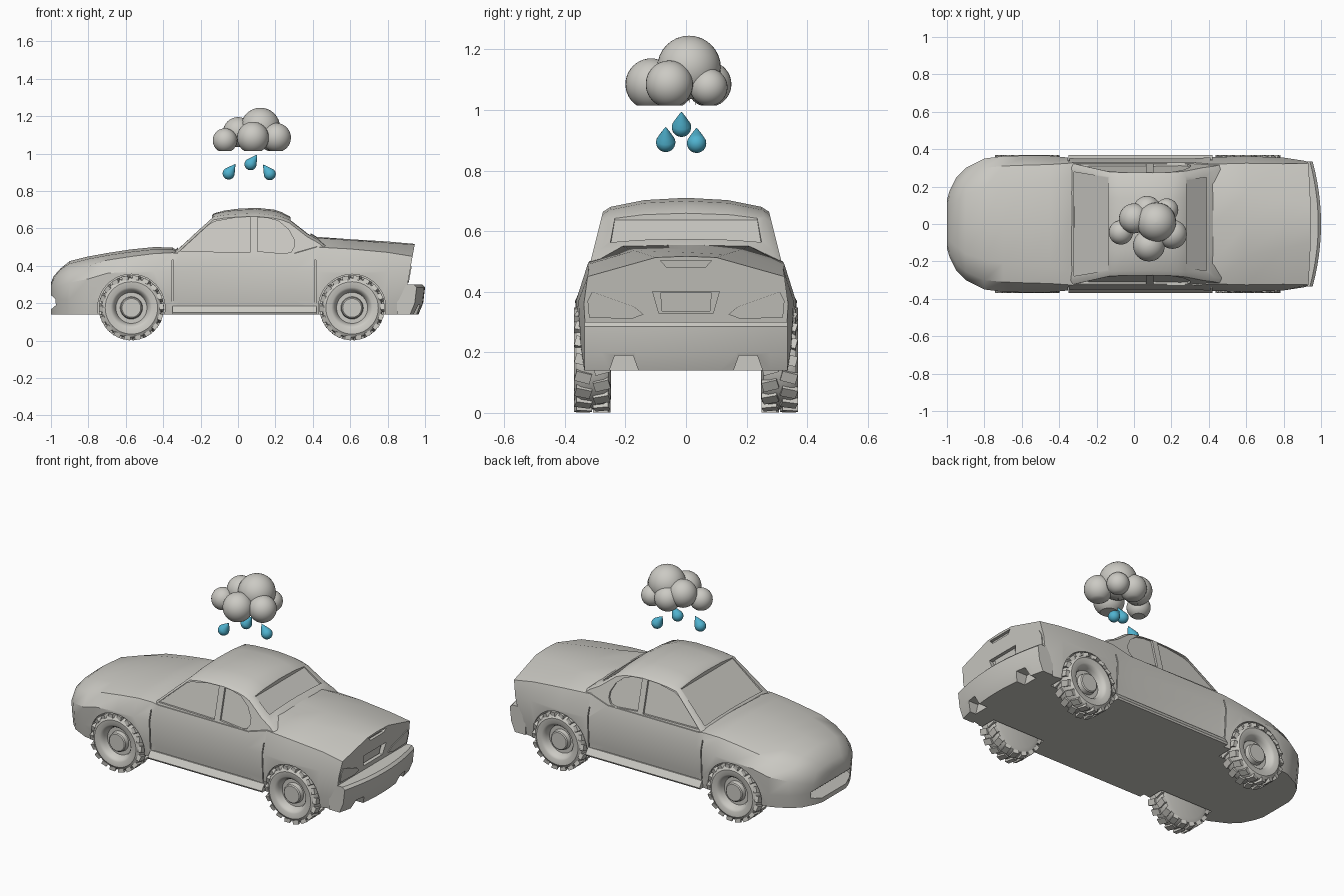
import bpy, bmesh, math
from mathutils import Matrix, Vector

if "Cube" in bpy.data.objects:
    bpy.data.objects.remove(bpy.data.objects["Cube"])


def material(name, rgb):
    m = bpy.data.materials.new(name)
    m.diffuse_color = (*rgb, 1)
    m.use_nodes = True
    m.node_tree.nodes["Principled BSDF"].inputs["Base Color"].default_value = m.diffuse_color
    return m


GREY = material("warm grey", (0.60, 0.59, 0.55))
BLUE = material("rain blue", (0.08, 0.45, 0.63))


def finish(obj, angle=35):
    bpy.ops.object.select_all(action='DESELECT')
    obj.select_set(True)
    bpy.context.view_layer.objects.active = obj
    bpy.ops.object.shade_smooth_by_angle(angle=math.radians(angle))
    return obj


def loft(name, rings, mat=GREY):
    """Skin a list of equal-length closed rings and cap both ends."""
    bm = bmesh.new()
    vs = [[bm.verts.new(p) for p in r] for r in rings]
    n = len(rings[0])
    for a, b in zip(vs, vs[1:]):
        for i in range(n):
            j = (i + 1) % n
            bm.faces.new((a[i], a[j], b[j], b[i]))
    bm.faces.new(vs[0])
    bm.faces.new(vs[-1][::-1])
    bmesh.ops.recalc_face_normals(bm, faces=bm.faces)
    me = bpy.data.meshes.new(name)
    bm.to_mesh(me)
    bm.free()
    me.materials.append(mat)
    obj = bpy.data.objects.new(name, me)
    bpy.context.collection.objects.link(obj)
    return obj


def lathe(name, profile, mat=GREY, n=32):
    """Turn (radius, z) points about z."""
    return loft(name, [[(r * math.cos(2 * math.pi * i / n), r * math.sin(2 * math.pi * i / n), z)
                        for i in range(n)] for r, z in profile], mat)


def cut(obj, cutters):
    for c in cutters:
        c.hide_render = True
        bpy.ops.object.select_all(action='DESELECT')
        obj.select_set(True)
        bpy.context.view_layer.objects.active = obj
        m = obj.modifiers.new("cut", 'BOOLEAN')
        m.operation, m.solver, m.object = 'DIFFERENCE', 'EXACT', c
        bpy.ops.object.modifier_apply(modifier=m.name)
        bpy.data.objects.remove(c)


def mirrored(x, half):
    return [(x, y, z) for y, z in half] + [(x, -y, z) for y, z in half[:0:-1]]


def tail_x(z):
    return 0.945 - 0.18 * (0.515 - z)


# lower body: x, max half width, its z, centre z, crease y/z, shoulder y/z
stations = [
    (-1.0, .13, .25, .31, .06, .305, .11, .295),
    (-.985, .18, .27, .345, .09, .34, .15, .33),
    (-.95, .25, .29, .385, .12, .38, .21, .35),
    (-.9, .30, .31, .425, .16, .412, .255, .375),
    (-.8, .35, .33, .45, .19, .437, .30, .40),
    (-.7, .363, .36, .468, .21, .456, .31, .43),
    (-.57, .366, .37, .488, .22, .475, .315, .45),
    (-.45, .365, .37, .50, .23, .488, .318, .465),
    (-.35, .355, .37, .498, .25, .488, .325, .47),
    (-.31, .35, .37, .472, .25, .47, .33, .465),
    (.30, .35, .37, .472, .25, .47, .33, .465),
    (.42, .357, .37, .555, .21, .55, .32, .50),
    (.6, .363, .37, .542, .17, .536, .325, .49),
    (.8, .355, .37, .53, .13, .523, .322, .472),
    (.945, .337, .36, .517, .10, .513, .325, .45)]
rings = []
for x, w, zm, z0, y1, z1, y2, z2 in stations:
    ring = mirrored(x, [(0, z0), (y1, z1), (y2, z2), (w, zm), (w - .008, .22), (w - .02, .14)])
    if x > .94:
        ring = [(tail_x(p[2]), p[1], p[2]) for p in ring]
    rings.append(ring)
body = loft("body", rings)


def tail_prism(name, pts, d_in, d_out):
    return loft(name, [[(tail_x(z) + d, y, z) for y, z in pts] for d in (-d_in, d_out)])


cutters = [
    # front mouth, plate recess and boot notch
    loft("mouth_cutter", [[(x, y, z) for x, z in
                           ((-1.1, .15), (-1.02, .15), (-.955, .205), (-1.02, .26), (-1.1, .26))]
                          for y in (-.19, .19)]),
    tail_prism("plate_cutter", [(-.11, .40), (.11, .40), (.09, .33), (-.09, .33)], .025, .1),
    tail_prism("notch_cutter", [(-.085, .503), (.085, .503), (.065, .482), (-.065, .482)], .018, .1)]
for s in (-1, 1):
    for wx in (-.57, .61):
        # wheel arches
        c = lathe("arch_cutter", [(.18, .24), (.18, .45)], n=40)
        c.data.transform(Matrix.Translation((wx, 0, .175)) @ Matrix.Rotation(-s * math.pi / 2, 4, 'X'))
        cutters.append(c)
    for gx in (-.352, .41):
        # door gaps
        cutters.append(loft("gap_cutter", [[(x, s * y, z) for y, z in
                                            ((.34, .16), (.45, .16), (.45, .43), (.325, .43))]
                                           for x in (gx, gx + .006)]))
cut(body, cutters)
finish(body)

# plate and tail lamps
tail_prism("rear_plate", [(-.085, .397), (.085, .397), (.08, .335), (-.08, .335)], .03, -.016)
for s in (-1, 1):
    tail_prism("tail_lamp", [(s * y, z) for y, z in
                             ((.14, .325), (.17, .35), (.31, .40), (.325, .37), (.32, .315), (.18, .31))], .01, .005)


# cabin: x, roof z, crown depth
def side_y(z):
    return .32 - .25 * (z - .48)


rings = []
for x, h, c in ((-.345, .475, .01), (-.25, .565, .012), (-.13, .68, .018), (-.07, .696, .024),
                (0, .705, .028), (.1, .71, .03), (.195, .70, .03), (.235, .686, .025),
                (.275, .665, .02), (.37, .585, .014), (.43, .55, .012), (.47, .515, .01)):
    e = h - c - .016
    y = side_y(e)
    rings.append(mirrored(x, [(0, h), (.5 * y, h - .25 * c), (y - .025, h - c), (y, e),
                              (side_y(.43), .43)]))
cabin = loft("cabin", rings)

cutters = []
for pts, line in (
        ([(-.322, .278), (-.322, -.278), (-.14, -.248), (-.14, .248)],
         lambda x: .475 + .955 * (x + .345)),
        ([(.282, .235), (.282, -.235), (.388, -.25), (.388, .25)],
         lambda x: .665 - .842 * (x - .275))):
    # windscreen and rear window recesses
    cutters.append(loft("window_cutter", [[(x, y, line(x) + d) for x, y in pts] for d in (-.022, .08)]))
front_win = [(-.31, .478), (.065, .472), (.065, .662), (-.01, .658), (-.12, .638), (-.155, .62)]
rear_win = [(.103, .478), (.25, .465), (.285, .475), (.302, .505), (.30, .54), (.27, .595),
            (.215, .64), (.16, .655), (.103, .66)]
for s in (-1, 1):
    # side window recesses
    for pts in (front_win, rear_win):
        cutters.append(loft("window_cutter", [[(x, s * (side_y(z) + d), z) for x, z in pts]
                                              for d in (-.012, .08)]))
cut(cabin, cutters)
finish(cabin)

# rear bumper, bowed in plan, with two exhaust notches
rings = []
for i in range(13):
    y = -.335 + .67 * i / 12
    b = .045 * (y / .335) ** 2
    rings.append([(.85, y, .14), (.965 - b, y, .14), (.99 - b, y, .2),
                  (1 - b, y, .285), (.985 - b, y, .3), (.85, y, .3)])
bumper = loft("rear_bumper", rings)
cut(bumper, [loft("exhaust_cutter", [[(x, s * y, z) for y, z in
                                      ((.15, .12), (.175, .19), (.235, .19), (.26, .12))]
                                     for x in (.9, 1.1)]) for s in (-1, 1)])
finish(bumper)

# side skirts
for s in (-1, 1):
    loft("side_skirt", [[(x, s * y, z) for y, z in
                         ((.30, .14), (.365, .14), (.37, .15), (.345, .185), (.30, .185))]
                        for x in (-.35, .42)])

# wheels with tread blocks
tyre = [(.001, .355), (.05, .355), (.056, .35), (.06, .325), (.083, .325), (.09, .348), (.1, .362),
        (.11, .368), (.14, .37), (.156, .36), (.163, .345), (.163, .272), (.155, .256), (.13, .248), (.001, .25)]
for wx in (-.57, .61):
    for s in (-1, 1):
        place = Matrix.Translation((wx, 0, .175)) @ Matrix.Rotation(-s * math.pi / 2, 4, 'X')
        wheel = lathe("wheel", tyre, n=48)
        bm = bmesh.new()
        bm.from_mesh(wheel.data)
        for i in range(18):
            for zc, off in ((.34, 0), (.278, 10)):
                # one skewed tread block
                box = bmesh.ops.create_cube(bm, size=1)['verts']
                turn = Matrix.Rotation(math.radians(20 * i + off), 4, 'Z')
                skew = Matrix.Rotation(math.radians(15 if off else -15), 4, 'X')
                bmesh.ops.transform(bm, verts=box, matrix=turn @ Matrix.Translation((.162, 0, zc))
                                    @ skew @ Matrix.Diagonal((.022, .034, .052, 1)))
        bm.to_mesh(wheel.data)
        bm.free()
        wheel.data.transform(place)
        if s < 0 or s > 0:
            wheel.data.update()
        finish(wheel, 30)

# cloud puffs: spheres with a common flat base
BASE = 1.015
for x, y, z, r in ((.12, .01, 1.14, .105), (0, .03, 1.115, .08), (-.07, -.045, 1.07, .065),
                   (.08, -.115, 1.085, .085), (.205, -.055, 1.085, .078),
                   (.07, .075, 1.085, .075), (.175, .075, 1.075, .062)):
    low = math.acos(max(-1, (BASE - z) / r))
    prof = [(max(.001, r * math.sin(low * i / 16)), z + r * math.cos(low * i / 16)) for i in range(17)]
    puff = lathe("cloud_puff", prof + [(.0005, BASE - .0005)])
    puff.data.transform(Matrix.Translation((x, y, 0)))
    finish(puff)

# rain drops: round below, pointed above, tilted sideways
drop = [(max(.0005, .032 * math.sin(a)), -.032 * math.cos(a))
        for a in (math.radians(d) for d in range(0, 116, 10))]
drop += [(.022, .026), (.014, .04), (.007, .052), (.0005, .062)]
for x, y, z, tilt in ((-.05, -.067, .893, 35), (.067, -.015, .943, 35), (.17, .035, .89, -35)):
    d = lathe("rain_drop", drop, BLUE, 24)
    d.data.transform(Matrix.Translation((x, y, z)) @ Matrix.Rotation(math.radians(tilt), 4, 'Y'))
    finish(d)
